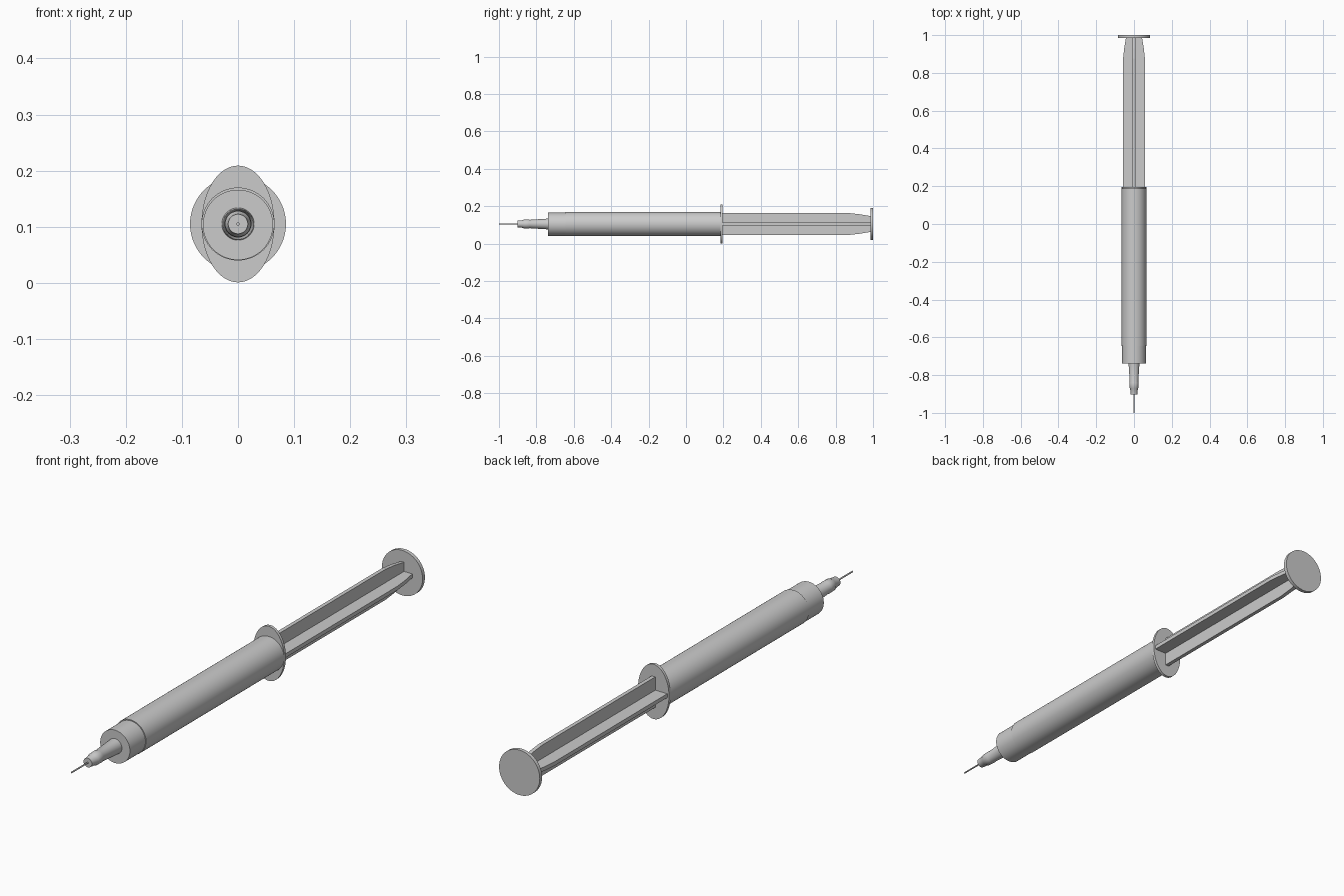
import bpy, bmesh, math
from mathutils import Matrix, Vector

if "Cube" in bpy.data.objects:
    bpy.data.objects.remove(bpy.data.objects["Cube"])

AXIS_Z = 0.105


def finish(name, bm, smooth=True):
    bmesh.ops.recalc_face_normals(bm, faces=bm.faces)
    me = bpy.data.meshes.new(name)
    bm.to_mesh(me)
    bm.free()
    ob = bpy.data.objects.new(name, me)
    bpy.context.collection.objects.link(ob)
    if smooth:
        bpy.ops.object.select_all(action='DESELECT')
        ob.select_set(True)
        bpy.context.view_layer.objects.active = ob
        bpy.ops.object.shade_smooth_by_angle(angle=math.radians(30))
    return ob


def lathe(name, profile, sides=64, sx=1.0, sz=1.0, dz=0.0):
    """Closed round solid along y from (y, radius) pairs."""
    bm = bmesh.new()
    rings = []
    for y, r in profile:
        rings.append([bm.verts.new((sx * r * math.cos(a), y, AXIS_Z + dz + sz * r * math.sin(a)))
                      for a in (2 * math.pi * i / sides for i in range(sides))])
    for lo, hi in zip(rings, rings[1:]):
        for i in range(sides):
            j = (i + 1) % sides
            bm.faces.new((lo[i], lo[j], hi[j], hi[i]))
    bm.faces.new(rings[0])
    bm.faces.new(rings[-1])
    return finish(name, bm)


def rib(name, angle):
    """Flat blade with a tapered rear end, turned about the y axis."""
    t = 0.0075
    half = [(0.19, 0.058), (0.875, 0.058), (0.93, 0.052), (0.988, 0.042)]
    outline = [(w, y) for y, w in half] + [(-w, y) for y, w in reversed(half)]
    bm = bmesh.new()
    face = bm.faces.new([bm.verts.new((x, y, -t)) for x, y in outline])
    ext = bmesh.ops.extrude_face_region(bm, geom=[face])
    bmesh.ops.translate(bm, vec=(0, 0, 2 * t),
                        verts=[g for g in ext["geom"] if isinstance(g, bmesh.types.BMVert)])
    bm.transform(Matrix.Translation(Vector((0, 0, AXIS_Z))) @ Matrix.Rotation(angle, 4, 'Y'))
    return finish(name, bm, smooth=False)


# Barrel, front collar and oval finger flange
lathe("barrel", [(-0.645, 0.065), (0.186, 0.065)])
lathe("front_collar", [(-0.738, 0.0625), (-0.64, 0.0625)], dz=-0.0015)
lathe("finger_flange", [(0.184, 1), (0.195, 1)], sx=0.065, sz=0.104)

# Needle hub with stepped taper, and needle
lathe("needle_hub", [(-0.902, 0.0175), (-0.872, 0.0205), (-0.868, 0.023),
                     (-0.84, 0.024), (-0.836, 0.0225), (-0.735, 0.029)], sides=48)
lathe("needle", [(-1.0, 0.0028), (-0.9, 0.0028)], sides=16)

# Plunger: crossed ribs and thumb disc
rib("plunger_rib_flat", 0)
rib("plunger_rib_upright", math.pi / 2)
lathe("thumb_disc", [(0.986, 0.0855), (1.0, 0.0855)])
